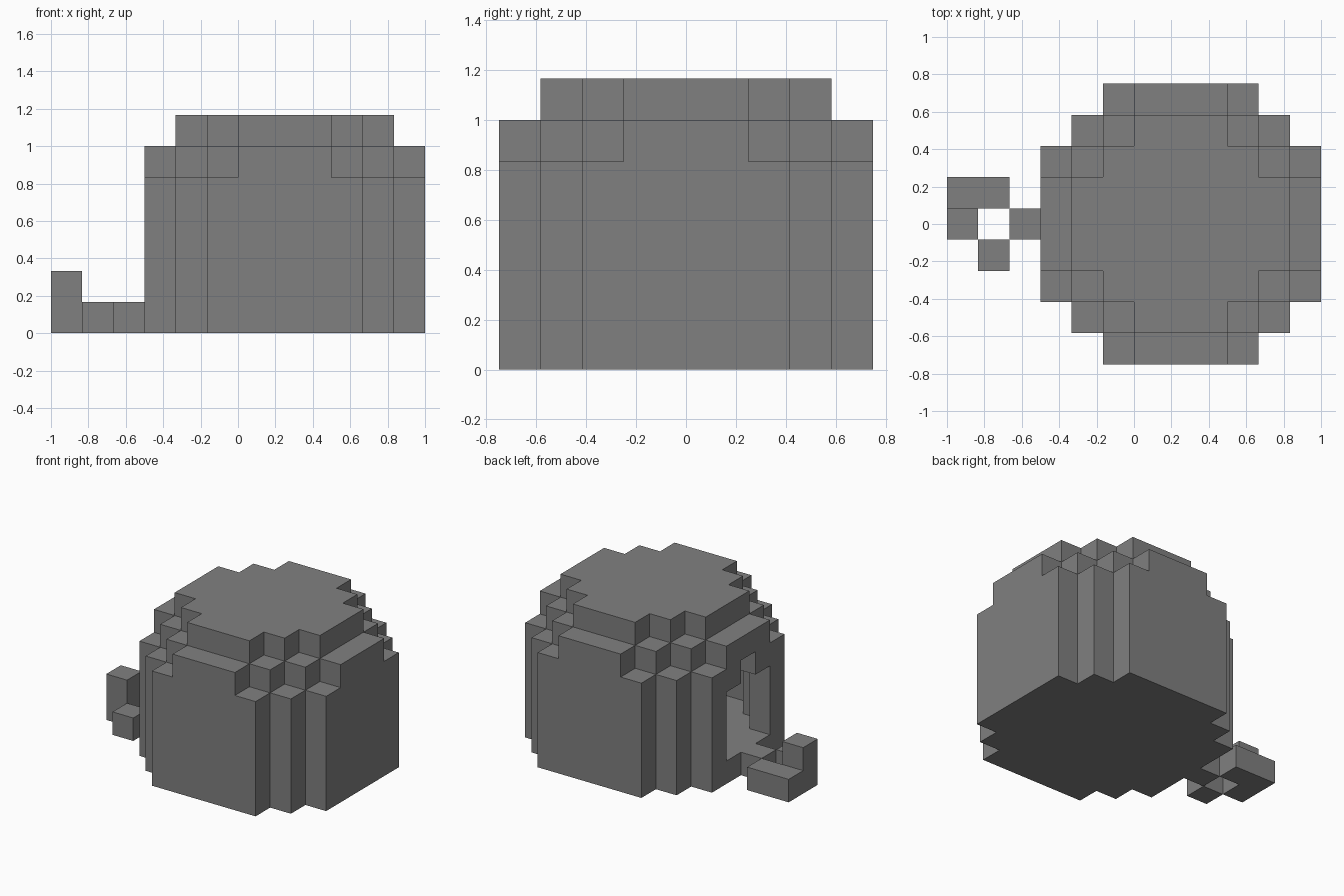
import bpy
import bmesh
from mathutils import Vector

cube = bpy.data.objects.get("Cube")
if cube:
    bpy.data.objects.remove(cube, do_unlink=True)

UNIT = 1 / 6                    # edge of one block
CENTRE = Vector((0.25, 0, 0))   # middle of the round body

grey = bpy.data.materials.new("stone_grey")
grey.use_nodes = True
colour = (0.216, 0.216, 0.216, 1)
grey.diffuse_color = colour
grey.node_tree.nodes["Principled BSDF"].inputs["Base Color"].default_value = colour


def disc(reach, corner, z):
    """Blocks of one stepped round layer."""
    span = range(-reach, reach + 1)
    return {(i, j, z) for i in span for j in span if abs(i) + abs(j) <= corner}


def neighbours(cell):
    for axis in range(3):
        for sign in (-1, 1):
            step = [0, 0, 0]
            step[axis] = sign
            yield axis, Vector(step), tuple(c + s for c, s in zip(cell, step))


def build(name, cells, hidden=frozenset()):
    """Skin a set of blocks with outer faces only and merge flat areas."""
    bm = bmesh.new()
    for cell in sorted(cells):
        middle = Vector(cell) + Vector((0, 0, 0.5))
        for axis, normal, other in neighbours(cell):
            if other in cells or other in hidden:
                continue
            u = Vector([float(k == (axis + 1) % 3) for k in range(3)]) / 2
            v = normal.cross(u)
            face_mid = middle + normal / 2
            corners = (face_mid - u - v, face_mid + u - v, face_mid + u + v, face_mid - u + v)
            bm.faces.new([bm.verts.new(CENTRE + c * UNIT) for c in corners])
    bmesh.ops.remove_doubles(bm, verts=bm.verts, dist=0.001)
    bmesh.ops.dissolve_limit(bm, angle_limit=0.01, verts=bm.verts, edges=bm.edges)
    bmesh.ops.triangulate(bm, faces=[f for f in bm.faces if len(f.verts) > 4])
    mesh = bpy.data.meshes.new(name)
    bm.to_mesh(mesh)
    bm.free()
    mesh.materials.append(grey)
    obj = bpy.data.objects.new(name, mesh)
    bpy.context.collection.objects.link(obj)
    return obj


# Stepped dome: straight walls, then two shrinking layers
dome = set()
for z in range(5):
    dome |= disc(4, 6, z)
dome |= disc(4, 5, 5) | disc(3, 4, 6)

# Hollow room: keep only blocks that touch the outside
shell = {c for c in dome if any(n not in dome for _, _, n in neighbours(c))}

# Arched doorway on the right side
doorway = {(-4, j, z) for j in (-1, 0, 1) for z in (1, 2, 3)} | {(-4, 0, 4)}
shell -= doorway

# Doorstep and the small ring of blocks outside it
doorstep = {(-5, 0, 0)}
ring = {(-6, -1, 0), (-6, 1, 0), (-7, 1, 0), (-7, 0, 0), (-7, 0, 1)}

build("dome_shell", shell, doorstep)
build("doorstep", doorstep, shell)
build("block_ring", ring)
